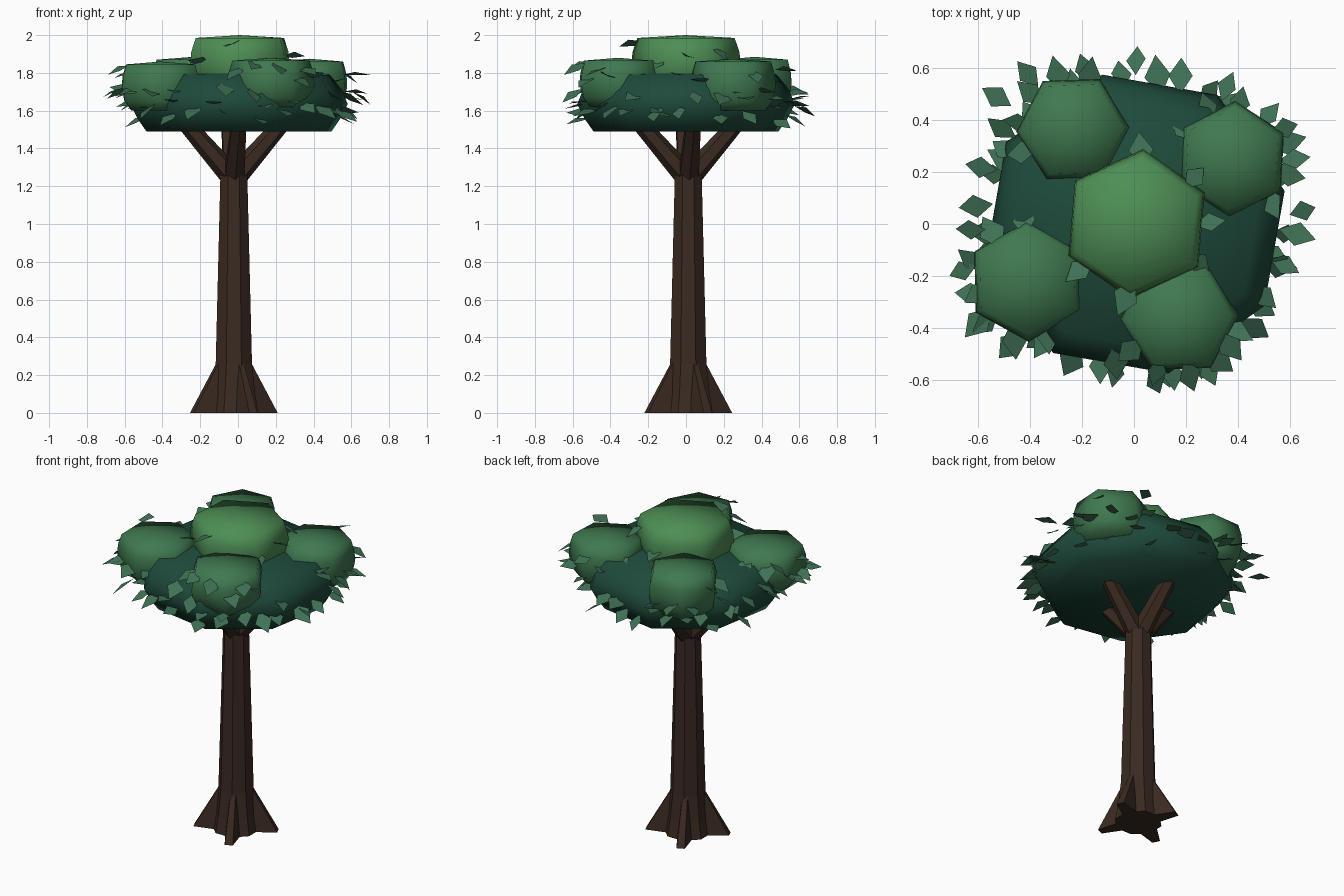
import bpy, bmesh, math, random
from mathutils import Vector, Matrix

if "Cube" in bpy.data.objects:
    bpy.data.objects.remove(bpy.data.objects["Cube"])

random.seed(7)
CX, CY = -0.022, 0.012  # trunk axis


def material(name, rgb):
    m = bpy.data.materials.new(name)
    m.diffuse_color = (*rgb, 1)
    m.use_nodes = True
    m.node_tree.nodes["Principled BSDF"].inputs["Base Color"].default_value = m.diffuse_color
    return m


BARK = material("bark", (0.042, 0.023, 0.015))
DARK = material("dark_foliage", (0.013, 0.068, 0.044))
MID = material("mid_foliage", (0.05, 0.19, 0.08))
TOP = material("top_foliage", (0.075, 0.27, 0.09))
LEAF = material("leaf", (0.05, 0.165, 0.09))


def finish(bm, name, mat):
    bmesh.ops.recalc_face_normals(bm, faces=bm.faces)
    me = bpy.data.meshes.new(name)
    bm.to_mesh(me)
    bm.free()
    me.materials.append(mat)
    ob = bpy.data.objects.new(name, me)
    bpy.context.collection.objects.link(ob)
    return ob


def lathe(name, mat, center, profile, sides, turn, dome=0.0, smooth=False):
    """Stack of n-sided rings (radius, z), closed by caps."""
    bm = bmesh.new()
    rings = []
    for r, z in profile:
        rings.append([bm.verts.new((center[0] + r * math.cos(turn + math.tau * i / sides),
                                    center[1] + r * math.sin(turn + math.tau * i / sides), z))
                      for i in range(sides)])
    for a, b in zip(rings, rings[1:]):
        for i in range(sides):
            j = (i + 1) % sides
            bm.faces.new((a[i], a[j], b[j], b[i]))
    bm.faces.new(rings[0])
    tip = bm.verts.new((center[0], center[1], profile[-1][1] + dome))
    for i in range(sides):
        bm.faces.new((rings[-1][i], rings[-1][(i + 1) % sides], tip))
    for f in bm.faces:
        f.smooth = smooth
    return finish(bm, name, mat)


def rod(name, mat, p0, p1, r0, r1, sides):
    d = Vector(p1) - Vector(p0)
    bm = bmesh.new()
    bmesh.ops.create_cone(bm, cap_ends=True, segments=sides, radius1=r0, radius2=r1, depth=d.length)
    rot = d.to_track_quat('Z', 'Y').to_matrix().to_4x4()
    bm.transform(Matrix.Translation((Vector(p0) + Vector(p1)) / 2) @ rot)
    return finish(bm, name, mat)


# Trunk
lathe("trunk", BARK, (CX, CY),
      [(0.14, 0), (0.122, 0.1), (0.104, 0.26), (0.077, 1.26)], 8, math.pi / 8)

# Four root buttresses
for i in range(4):
    bm = bmesh.new()
    for s in (-1, 1):
        for x, y, z in ((0.03, 0.025, 0.27), (0.092, 0.014, 0.27), (0.04, 0.055, 0), (0.245, 0.024, 0)):
            bm.verts.new((x, s * y, z))
    bmesh.ops.convex_hull(bm, input=bm.verts)
    bm.transform(Matrix.Translation((CX, CY, 0)) @ Matrix.Rotation(math.radians(25 + 90 * i), 4, 'Z'))
    finish(bm, f"root_{i + 1}", BARK)

# Branches fanning out into the canopy
for i in range(4):
    a = math.radians(6 + 90 * i)
    ca, sa = math.cos(a), math.sin(a)
    rod(f"branch_{i + 1}", BARK, (CX + 0.01 * ca, CY + 0.01 * sa, 1.25),
        (CX + 0.29 * ca, CY + 0.29 * sa, 1.57), 0.06, 0.042, 6)

# Foliage clumps: name, material, x, y, radius, bottom, top, sides, turn in degrees
CLUMPS = [
    ("canopy_base", DARK, 0.005, 0.0, 0.59, 1.49, 1.79, 8, 12.5),
    ("clump_back_left", MID, -0.235, 0.365, 0.22, 1.61, 1.87, 6, 2),
    ("clump_back_right", MID, 0.378, 0.25, 0.225, 1.6, 1.86, 6, 27),
    ("clump_front_left", MID, -0.41, -0.22, 0.235, 1.6, 1.845, 6, 31),
    ("clump_front_right", MID, 0.175, -0.36, 0.23, 1.62, 1.865, 6, 2),
    ("clump_top", TOP, 0.01, 0.0, 0.29, 1.7, 1.985, 6, 25),
]
BASE_SHAPE = [(0.85, 0), (0.93, 0.22), (1.0, 0.48), (0.95, 0.72), (0.84, 1)]
CLUMP_SHAPE = [(0.75, 0), (0.93, 0.2), (1.0, 0.5), (0.98, 0.74), (0.89, 1)]
for name, mat, x, y, r, z0, z1, sides, turn in CLUMPS:
    shape = BASE_SHAPE if name == "canopy_base" else CLUMP_SHAPE
    lathe(name, mat, (x, y), [(r * k, z0 + (z1 - z0) * t) for k, t in shape],
          sides, math.radians(turn), 0.015, True)

# Loose diamond leaves: middles of the outer ring as seen from above
RIM = [(-.41, .58), (-.19, .6), (.01, .63), (.18, .57), (.36, .53), (-.53, .49), (-.51, .37),
       (-.5, .25), (-.59, .22), (-.61, .07), (-.63, -.02), (-.66, -.18), (-.6, -.27), (-.6, -.38),
       (-.48, -.47), (-.35, -.46), (-.25, -.45), (-.13, -.55), (-.07, -.53), (.08, -.6),
       (.15, -.58), (.29, -.57), (.37, -.47), (.46, -.4), (.5, -.28), (.58, -.16), (.54, -.12),
       (.63, -.04), (.65, .05), (.62, .25), (.58, .37)]
bm = bmesh.new()


def leaf(x, y, z, a):
    length = random.uniform(0.12, 0.165)
    h, w = length / 2, length * 0.32
    m = (Matrix.Translation((x, y, z))
         @ Matrix.Rotation(a + random.uniform(-0.3, 0.3), 4, 'Z')
         @ Matrix.Rotation(random.uniform(-0.2, 0.6), 4, 'Y')
         @ Matrix.Rotation(random.uniform(-0.5, 0.5), 4, 'X'))
    bm.faces.new([bm.verts.new(m @ Vector(p)) for p in
                  ((-h, 0, 0), (0, -w, 0.008), (h, 0, 0), (0, w, 0.008))])


for x, y in RIM:
    leaf(x, y, random.uniform(1.58, 1.82), math.atan2(y, x))

# More leaves lower on the canopy and around each clump
for n, (name, mat, x, y, r, z0, z1, sides, turn) in enumerate(CLUMPS):
    count = 22 if n == 0 else 8
    for i in range(count):
        a = math.tau * (i + random.uniform(-0.3, 0.3)) / count
        if 0 < n < 5:  # side clumps carry leaves on their outer side
            a = math.atan2(y, x) + (i / (count - 1) - 0.5) * 4
        t = random.uniform(0.12, 0.5) if n == 0 else random.uniform(0.2, 0.9)
        leaf(x + r * 0.98 * math.cos(a), y + r * 0.98 * math.sin(a), z0 + (z1 - z0) * t, a)
finish(bm, "leaves", LEAF)
